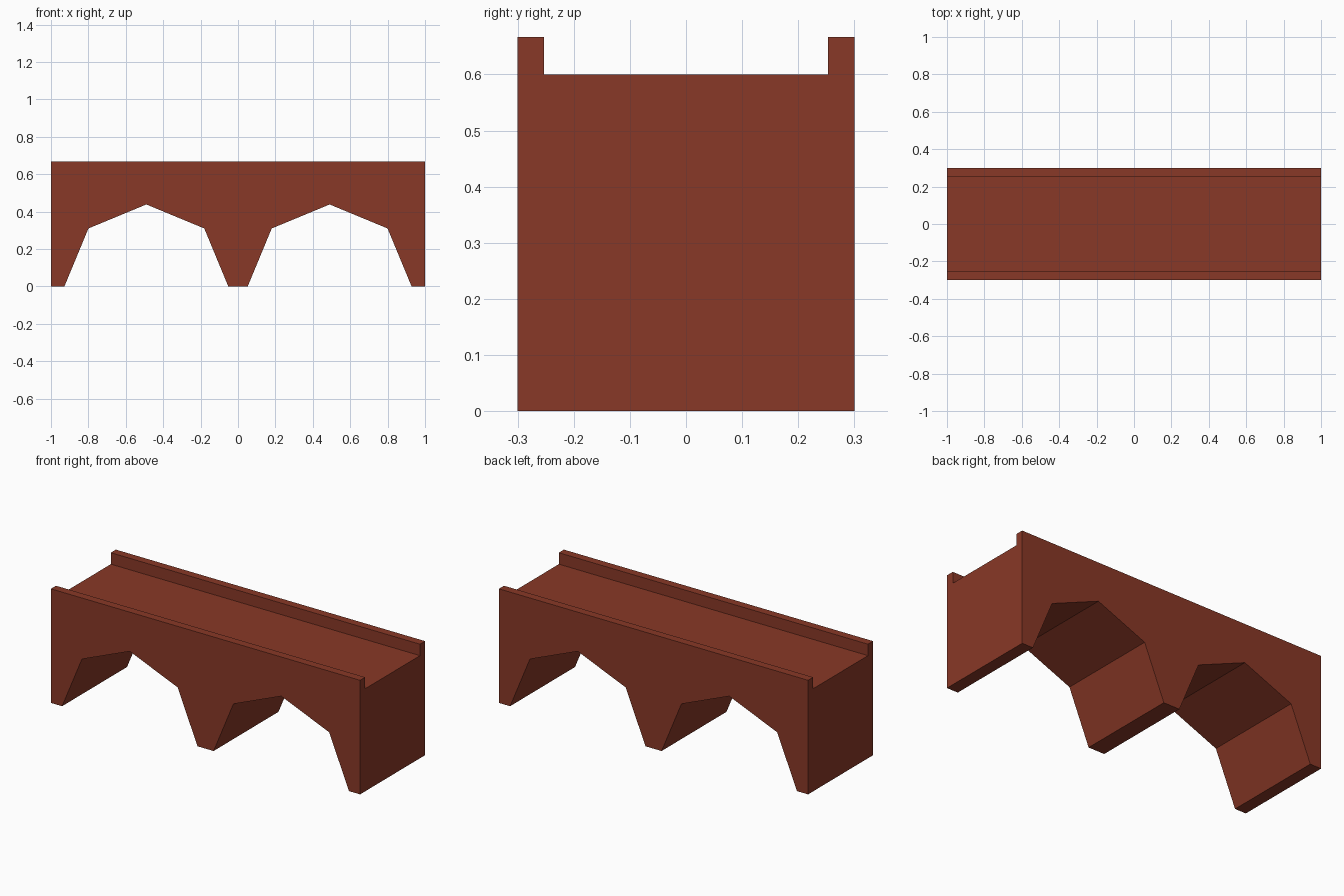
import bpy, bmesh, math

if "Cube" in bpy.data.objects:
    bpy.data.objects.remove(bpy.data.objects["Cube"])

LENGTH, WIDTH = 2.0, 0.6
DECK_Z, TOP_Z = 0.60, 0.667
PARAPET_INNER = 0.253
ARCH_X, ARCH_R, ARCH_SIDES = 0.49, 0.438, 4

brick = bpy.data.materials.new("brick red")
brick.diffuse_color = (0.25, 0.04, 0.02, 1)
brick.use_nodes = True
brick.node_tree.nodes["Principled BSDF"].inputs["Base Color"].default_value = brick.diffuse_color


def prism(name, profile, half_depth):
    """Extrude an x-z outline along y, centred on y = 0."""
    bm = bmesh.new()
    face = bm.faces.new([bm.verts.new((x, -half_depth, z)) for x, z in profile])
    ext = bmesh.ops.extrude_face_region(bm, geom=[face])
    verts = [v for v in ext["geom"] if isinstance(v, bmesh.types.BMVert)]
    bmesh.ops.translate(bm, verts=verts, vec=(0, 2 * half_depth, 0))
    bmesh.ops.recalc_face_normals(bm, faces=bm.faces)
    mesh = bpy.data.meshes.new(name)
    bm.to_mesh(mesh)
    bm.free()
    mesh.materials.append(brick)
    obj = bpy.data.objects.new(name, mesh)
    bpy.context.collection.objects.link(obj)
    return obj


def arch(cx):
    """Faceted half-round opening, left to right."""
    return [(cx - ARCH_R * math.cos(math.pi * i / ARCH_SIDES),
             ARCH_R * math.sin(math.pi * i / ARCH_SIDES))
            for i in range(ARCH_SIDES + 1)]


# Bridge body with two arches
h = LENGTH / 2
outline = [(-h, 0)] + arch(-ARCH_X) + arch(ARCH_X) + [(h, 0), (h, TOP_Z), (-h, TOP_Z)]
bridge = prism("arched_bridge", outline, WIDTH / 2)

# Roadway trough cut between the two parapets
e = h + 0.1
cutter = prism("roadway_cutter", [(-e, DECK_Z), (e, DECK_Z), (e, 0.8), (-e, 0.8)], PARAPET_INNER)
cut = bridge.modifiers.new("roadway", 'BOOLEAN')
cut.operation = 'DIFFERENCE'
cut.solver = 'EXACT'
cut.object = cutter
cutter.hide_render = True
cutter.display_type = 'WIRE'
